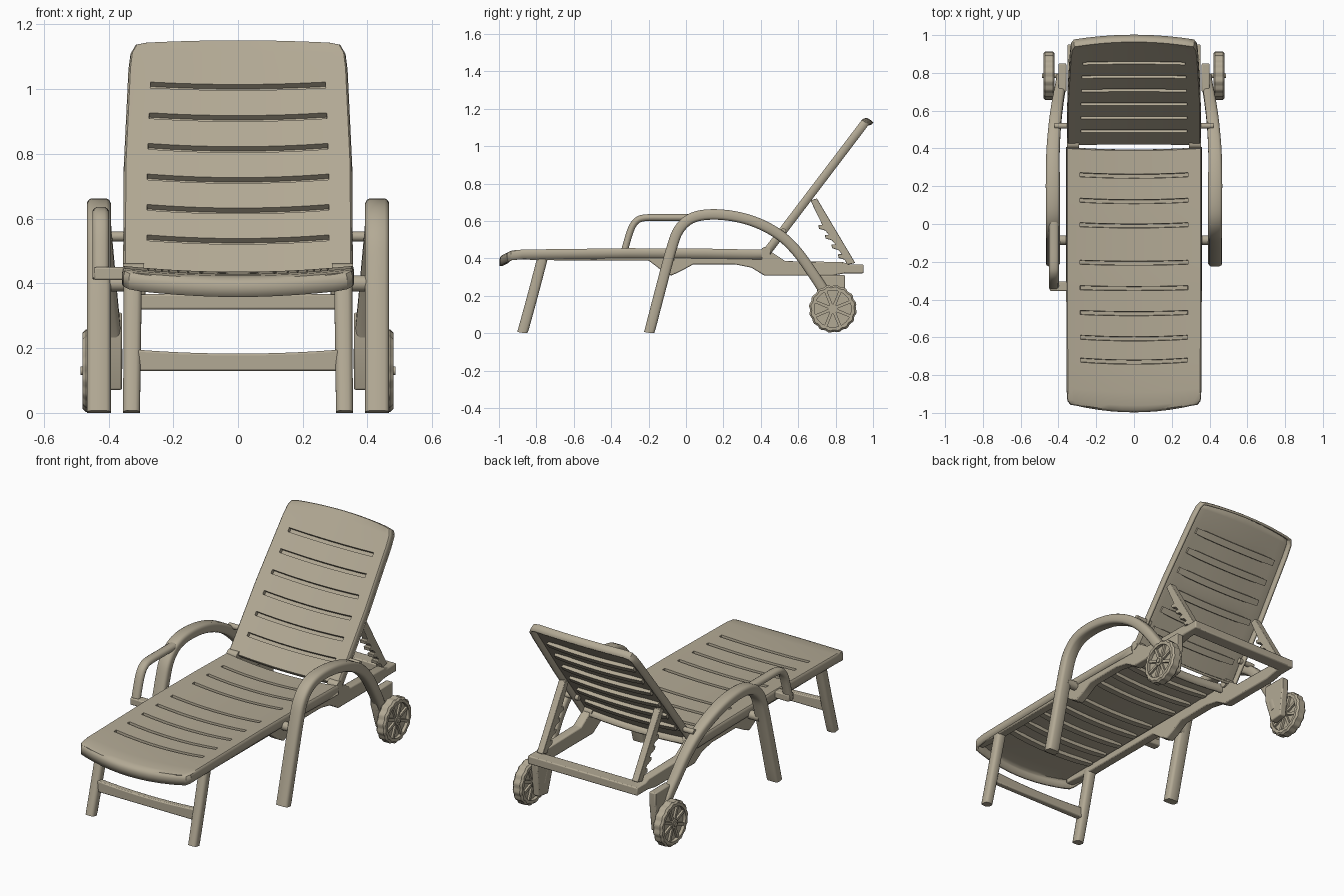
import bpy, bmesh, math
from mathutils import Vector, Matrix

if "Cube" in bpy.data.objects:
    bpy.data.objects.remove(bpy.data.objects["Cube"])

mat = bpy.data.materials.new("beige_plastic")
mat.diffuse_color = (0.45, 0.40, 0.30, 1)
mat.use_nodes = True
mat.node_tree.nodes["Principled BSDF"].inputs["Base Color"].default_value = mat.diffuse_color

def finish(name, bm, bevel=0, closed=True):
    if closed:
        bmesh.ops.recalc_face_normals(bm, faces=bm.faces[:])
    me = bpy.data.meshes.new(name)
    bm.to_mesh(me)
    bm.free()
    me.materials.append(mat)
    ob = bpy.data.objects.new(name, me)
    bpy.context.collection.objects.link(ob)
    if bevel:
        m = ob.modifiers.new("bevel", 'BEVEL')
        m.width, m.segments, m.limit_method = bevel, 2, 'ANGLE'
    bpy.ops.object.select_all(action='DESELECT')
    bpy.context.view_layer.objects.active = ob
    ob.select_set(True)
    bpy.ops.object.shade_smooth_by_angle(angle=math.radians(35))
    return ob

def prism(name, pts, a, b, place, bevel=0.006):
    """Extrude a 2D profile from a to b; place(p, q, depth) gives the 3D point."""
    bm = bmesh.new()
    lo = [bm.verts.new(place(p, q, a)) for p, q in pts]
    hi = [bm.verts.new(place(p, q, b)) for p, q in pts]
    bm.faces.new(lo)
    bm.faces.new(hi)
    for i in range(len(pts)):
        j = (i + 1) % len(pts)
        bm.faces.new((lo[i], lo[j], hi[j], hi[i]))
    return finish(name, bm, bevel)

def side(p, q, d): return (d, p, q)
def front(p, q, d): return (p, d, q)

def box(name, x0, x1, y0, y1, z0, z1):
    return prism(name, [(y0, z0), (y1, z0), (y1, z1), (y0, z1)], x0, x1, side)

def rod(name, x0, x1, y, z, r, n=16):
    pts = [(y + r*math.cos(k*math.tau/n), z + r*math.sin(k*math.tau/n)) for k in range(n)]
    return prism(name, pts, x0, x1, side, 0)

def sweep(name, path, thick, steps=5):
    """Rounded bar along points (x, y, z, width), its width kept along x."""
    P = [Vector(p) for p in path]
    pts = []
    for i in range(len(P) - 1):
        a, b, c, d = P[max(i-1, 0)], P[i], P[i+1], P[min(i+2, len(P)-1)]
        for s in range(steps):
            t = s/steps
            pts.append(0.5*(2*b + (c-a)*t + (2*a-5*b+4*c-d)*t*t + (3*b-a-3*c+d)*t**3))
    pts.append(P[-1])
    bm = bmesh.new()
    rings = []
    for i, p in enumerate(pts):
        t = pts[min(i+1, len(pts)-1)] - pts[max(i-1, 0)]
        n = Vector((0, -t[2], t[1])).normalized()
        w, h, ring = p[3]/2, thick/2, []
        for sx, sy in ((1, 1), (-1, 1), (-1, -1), (1, -1)):
            corner = [(w, h-0.014), (w-0.005, h-0.005), (w-0.014, h)]
            for u, v in (corner if sx*sy > 0 else corner[::-1]):
                q = Vector(p[:3]) + Vector((sx*u, 0, 0)) + n*sy*v
                q.z = max(q.z, 0)
                ring.append(bm.verts.new(q))
        rings.append(ring)
    for r, s in zip(rings, rings[1:]):
        for k in range(12):
            bm.faces.new((r[k], r[(k+1) % 12], s[(k+1) % 12], s[k]))
    bm.faces.new(rings[0])
    bm.faces.new(rings[-1])
    return finish(name, bm)

def panel(name, keys, slots, matrix, depth, sag):
    """Moulded shell with a skirt and grooves; keys are (v, half width, bow, height)."""
    def at(v):
        for a, b in zip(keys, keys[1:]):
            if a[0] <= v <= b[0]:
                f = (v-a[0])/(b[0]-a[0])
                return tuple(x+(y-x)*f for x, y in zip(a, b))
    rows = sorted(list(keys) + [at(s+e) for s in slots for e in (-0.011, 0.011)])
    ts = [-1, -.92, -.81, -.6, -.4, -.2, 0, .2, .4, .6, .81, .92, 1]
    bm = bmesh.new()
    grid = [[bm.verts.new((t*w, v + bow*(1-t*t), n - sag*(1-t*t))) for t in ts]
            for v, w, bow, n in rows]
    grooves = []
    for i in range(len(rows)-1):
        mid = (rows[i][0] + rows[i+1][0])/2
        for j in range(len(ts)-1):
            f = bm.faces.new((grid[i][j], grid[i][j+1], grid[i+1][j+1], grid[i+1][j]))
            if abs(ts[j]+ts[j+1])/2 < .81 and any(abs(mid-s) < .002 for s in slots):
                grooves.append(f)
    bm.normal_update()
    bmesh.ops.inset_region(bm, faces=grooves, thickness=0.002, depth=-0.02, use_even_offset=True)
    # rolled edge, then skirt
    c = (keys[0][0] + keys[-1][0])/2
    edges = [e for e in bm.edges if e.is_boundary]
    for k, drop in ((1.012, 0.004), (1.008, 0.012), (1, depth-0.016)):
        new = bmesh.ops.extrude_edge_only(bm, edges=edges)['geom']
        for v in (g for g in new if isinstance(g, bmesh.types.BMVert)):
            v.co = Vector((v.co.x*k, (v.co.y-c)*(1+(k-1)*.5)+c, v.co.z-drop))
        edges = [g for g in new if isinstance(g, bmesh.types.BMEdge)]
    bmesh.ops.recalc_face_normals(bm, faces=bm.faces[:])
    bm.normal_update()
    if sum(f.normal.z*f.calc_area() for f in bm.faces) < 0:
        bmesh.ops.reverse_faces(bm, faces=bm.faces[:])
    bm.transform(matrix)
    ob = finish(name, bm, closed=False)
    m = ob.modifiers.new("shell", 'SOLIDIFY')
    m.thickness, m.offset = 0.014, -1
    return ob

# Seat
panel("seat", [(-.955, .30, -.035, .428), (-.95, .33, -.035, .434), (-.93, .346, -.03, .442),
               (-.87, .35, -.02, .447), (-.3, .352, -.006, .454), (.1, .352, -.012, .452),
               (.40, .352, -.012, .446)],
      [.265, .13, 0, -.2, -.335, -.465, -.595, -.715], Matrix(), 0.052, 0.018)

# Reclined backrest
dy, dz = 0.605, 0.797
tilt = Matrix(((1, 0, 0, 0), (0, dy, -dz, .418), (0, dz, dy, .452), (0, 0, 0, 1)))
panel("backrest", [(0, .348, -.012, 0), (.4, .346, -.012, 0), (.77, .332, -.004, 0),
                   (.83, .326, .012, 0), (.86, .312, .018, 0), (.868, .28, .018, 0)],
      [.709 - .118*i for i in range(6)], tilt, 0.045, 0.012)

# Cross bars
arch = [(x/10*.31, .183 + .012*(x/10)**2) for x in range(10, -11, -2)]
prism("front_leg_bar", [(-.31, .13), (.31, .13)] + arch, -.85, -.815, front)
box("rear_bar", -.32, .32, .875, .95, .32, .367)

rail = [(-.94, .43), (-.94, .40), (-.8, .39), (-.2, .388), (-.13, .335), (-.08, .307), (-.03, .33),
        (.04, .368), (.26, .368), (.35, .35), (.42, .307), (.78, .307), (.85, .32), (.95, .32),
        (.95, .367), (.87, .367), (.84, .38), (.53, .385), (.44, .445), (.38, .43)]
strut = [(.665, .71), (.70, .72), (.905, .375), (.86, .365)]
for i in range(4):
    y, z = .838 - .035*i, .40 + .052*i
    strut += [(y+.012, z-.008), (y-.022, z+.002), (y-.026, z+.022), (y-.004, z+.022)]
bracket = [(.70, .31), (.85, .31), (.85, .24), (.83, .08), (.75, .07), (.70, .22)]
arm = [(-.197, 0), (-.132, .25), (-.078, .45), (-.04, .55), (.025, .612), (.12, .634), (.25, .626),
       (.38, .59), (.5, .525), (.59, .44), (.67, .33), (.74, .22), (.77, .14)]

for s, tag in ((1, "right"), (-1, "left")):
    prism("side_rail_" + tag, rail, s*.30, s*.352, side)
    prism("back_strut_" + tag, strut, s*.285, s*.325, side, 0.003)
    prism("wheel_bracket_" + tag, bracket, s*.358, s*.40, side)
    sweep("front_leg_" + tag, [(s*.329, -.875, 0, .052), (s*.327, -.82, .2, .054),
                               (s*.325, -.765, .41, .056)], .056)
    # arm with middle leg, bending inwards at the rear
    path = []
    for y, z in arm:
        f = min(max((y-.3)/.45, 0), 1)
        path.append((s*(.43 - .045*f*f), y, z, .074 - .018*f))
    sweep("arm_" + tag, path, .056)
    # pegs
    rod("arm_peg_" + tag, s*.32, s*.42, .52, .545, .015)
    rod("leg_peg_" + tag, s*.33, s*.42, -.085, .40, .025)
    rod("back_hinge_" + tag, s*.29, s*.355, .425, .435, .026)

    # wheel: treaded tyre, web, spokes, hub
    wy, wz, wx, N = .785, .13, .45, 64
    section = [(-.03, .098), (-.03, .118), (-.02, .128), (.02, .128), (.03, .118), (.03, .098)]
    bm = bmesh.new()
    rings = []
    for k in range(N):
        a = k*math.tau/N
        ring = []
        for dx, r in section:
            r -= .005 if r > .11 and k % 4 < 2 else 0
            ring.append(bm.verts.new((s*(wx+dx), wy + r*math.cos(a), wz + r*math.sin(a))))
        rings.append(ring)
    for k in range(N):
        r, q = rings[k], rings[(k+1) % N]
        for j in range(6):
            bm.faces.new((r[j], r[(j+1) % 6], q[(j+1) % 6], q[j]))
    finish("tyre_" + tag, bm)
    rod("wheel_web_" + tag, s*(wx-.012), s*(wx+.012), wy, wz, .101, 48)
    rod("wheel_hub_" + tag, s*(wx-.03), s*(wx+.03), wy, wz, .026, 24)
    rod("axle_" + tag, s*.37, s*(wx+.036), wy, wz, .013)
    for k in range(8):
        a = (k+.5)*math.tau/8
        pts = [(wy + r*math.cos(a) - w*math.sin(a), wz + r*math.sin(a) + w*math.cos(a))
               for r, w in ((.02, -.008), (.1, -.008), (.1, .008), (.02, .008))]
        prism(f"spoke_{tag}_{k}", pts, s*(wx-.024), s*(wx+.024), side, 0)

# Extra front loop on the left arm
sweep("left_arm_loop", [(-.424, y, z, .052) for y, z in
      ((-.335, .415), (-.318, .48), (-.292, .56), (-.262, .602), (-.215, .617), (-.1, .618),
       (.03, .618))], .036)
box("left_loop_foot", -.445, -.34, -.355, -.305, .41, .45)
